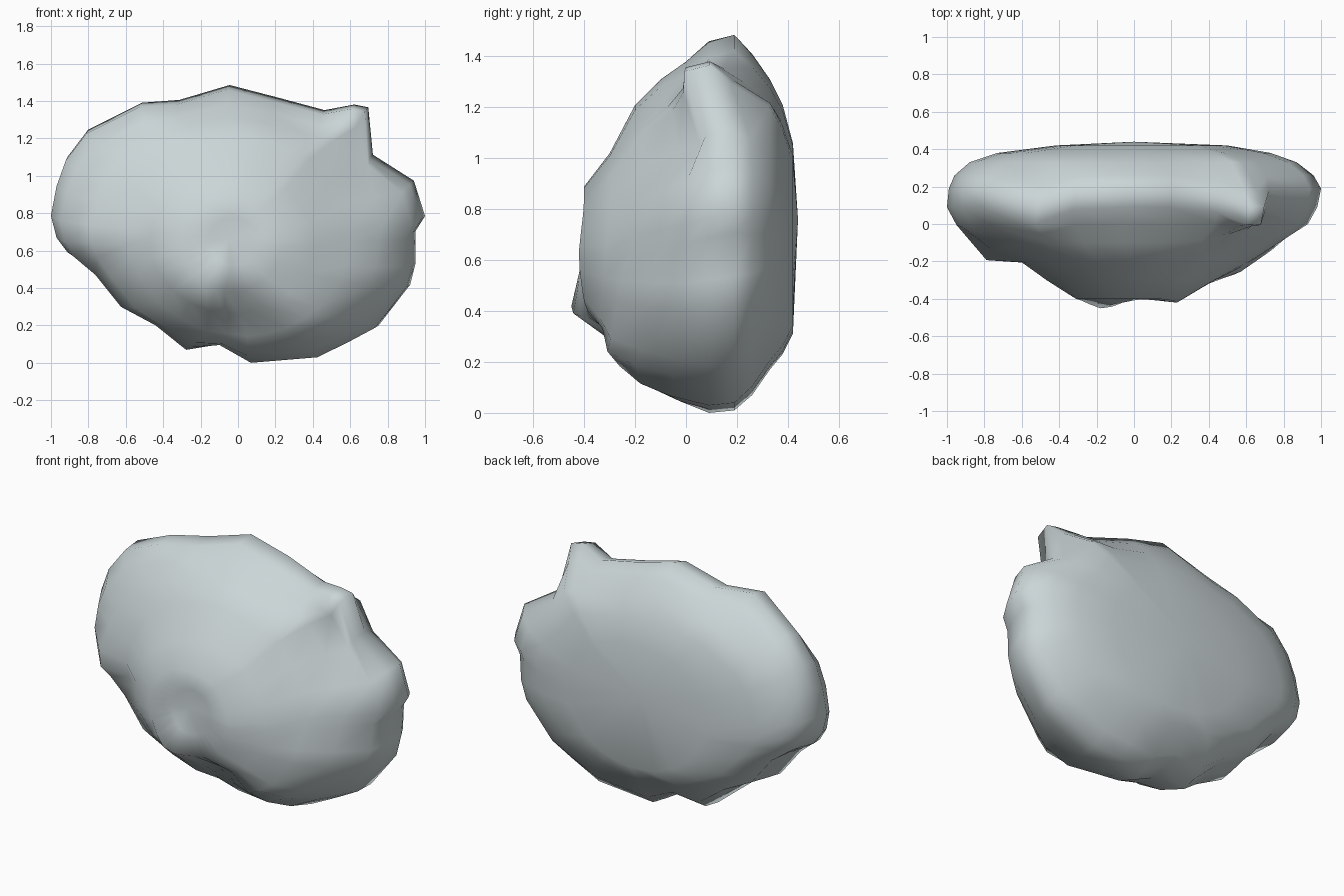
import bpy
import bmesh
import math

default_cube = bpy.data.objects.get("Cube")
if default_cube:
    bpy.data.objects.remove(default_cube, do_unlink=True)

HALF_HEIGHT = 0.7425

# Widest outline of the boulder, as x and z
OUTLINE = [
    (-1, .8), (-.97, .68), (-.91, .6), (-.75, .5), (-.62, .32), (-.43, .22),
    (-.27, .07), (-.09, .1), (.08, 0), (.26, .015), (.44, .03), (.62, .12),
    (.75, .19), (.92, .41), (.95, .53), (.95, .7), (1, .78), (.94, .97),
    (.72, 1.11), (.695, 1.365), (.62, 1.38), (.46, 1.35), (.2, 1.42),
    (-.05, 1.485), (-.32, 1.405), (-.52, 1.39), (-.81, 1.245), (-.92, 1.1),
    (-.97, .96),
]

# Slices from front to back: y, left x, right x, low z, high z, roundness
SLICES = [
    (-.4, -.15, .1, .52, .78, 1),
    (-.4, -.31, .23, .38, .89, 1),
    (-.3, -.47, .41, .26, 1.02, .9),
    (-.2, -.6, .6, .14, 1.21, .8),
    (-.1, -.79, .77, .07, 1.31, .65),
    (0, -.95, .93, .03, 1.38, .3),
    (.09, -1, .98, 0, 1.46, 0),
    (.19, -.99, 1, .01, 1.485, 0),
    (.26, -.96, .96, .07, 1.41, .2),
    (.33, -.88, .87, .17, 1.31, .45),
    (.38, -.73, .73, .23, 1.21, .6),
    (.42, -.42, .5, .31, 1.06, .9),
]

# Lumps and hollows: x, z, radius, forward push, rearmost y affected
LUMPS = [
    (-.14, .43, .12, .06, .05),
    (-.75, .69, .11, .12, .05),
    (-.78, .95, .15, .04, .05),
    (-.61, .64, .08, -.03, .05),
    (-.5, .4, .12, .03, .05),
    (-.25, .1, .14, -.05, .05),
    (.02, .22, .14, -.11, .05),
    (.38, .2, .18, .11, .05),
    (.62, .42, .2, .07, .05),
    (.25, .62, .14, .02, .05),
    (.6, 1.12, .2, -.09, .05),
    (.66, 1.38, .2, .1, .3),
    (-.52, 1.39, .14, .09, .3),
]


def slice_points(y, left, right, low, high, roundness):
    """Fit the outline into one slice, blending it towards an ellipse."""
    points = []
    for x, z in OUTLINE:
        u, v = x, z / HALF_HEIGHT - 1
        radius = math.hypot(u, v)
        blend = 1 + roundness * (1 / radius - 1)
        u, v = u * blend, v * blend
        px = (left + right) / 2 + u * (right - left) / 2
        pz = (low + high) / 2 + v * (high - low) / 2
        points.append((px, y, pz))
    return points


def push_lumps(vert):
    """Move a vertex along y by the nearby lumps."""
    shift = 0
    for x, z, radius, push, rear in LUMPS:
        if vert.co.y < rear:
            distance = math.hypot(vert.co.x - x, vert.co.z - z)
            shift += push * math.exp(-(distance / radius) ** 2)
    vert.co.y -= shift


# Boulder body, skinned over the slices
bm = bmesh.new()
rings = [[bm.verts.new(p) for p in slice_points(*s)] for s in SLICES]
for near, far in zip(rings, rings[1:]):
    for i in range(len(OUTLINE)):
        j = (i + 1) % len(OUTLINE)
        bm.faces.new((near[i], near[j], far[j], far[i]))

# Blunt front and back caps
for ring, centre in ((rings[0], (-.05, -.395, .66)), (rings[-1], (0, .44, .76))):
    tip = bm.verts.new(centre)
    for i in range(len(ring)):
        bm.faces.new((ring[i], ring[(i + 1) % len(ring)], tip))

for vert in bm.verts:
    push_lumps(vert)
bmesh.ops.recalc_face_normals(bm, faces=bm.faces)

mesh = bpy.data.meshes.new("boulder")
bm.to_mesh(mesh)
bm.free()
boulder = bpy.data.objects.new("boulder", mesh)
bpy.context.collection.objects.link(boulder)
for face in mesh.polygons:
    face.use_smooth = True

# Pale blue-grey stone
stone = bpy.data.materials.new("pale grey stone")
stone.use_nodes = True
colour = (.6, .67, .68, 1)
stone.diffuse_color = colour
stone.node_tree.nodes["Principled BSDF"].inputs["Base Color"].default_value = colour
mesh.materials.append(stone)
